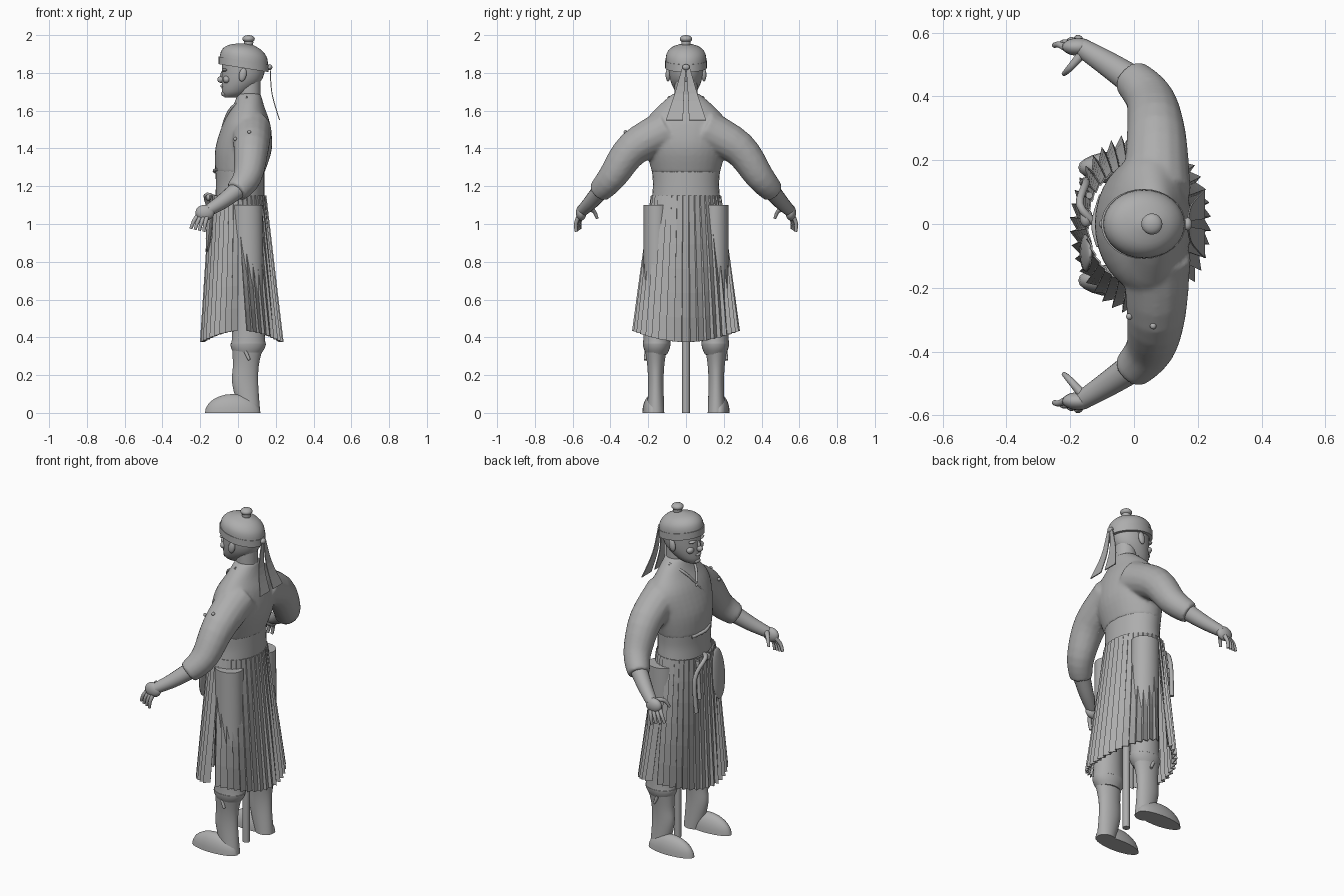
import bpy
import bmesh
import math
from mathutils import Vector, Matrix

default_cube = bpy.data.objects.get("Cube")
if default_cube:
    bpy.data.objects.remove(default_cube)

grey = bpy.data.materials.new("plain_grey")
grey.use_nodes = True
grey.diffuse_color = (.42, .42, .42, 1)
grey.node_tree.nodes["Principled BSDF"].inputs["Base Color"].default_value = grey.diffuse_color


def select_only(objects):
    bpy.ops.object.select_all(action='DESELECT')
    for ob in objects:
        ob.select_set(True)
    bpy.context.view_layer.objects.active = objects[0]


def finish(name, bm, smooth=True):
    bmesh.ops.recalc_face_normals(bm, faces=bm.faces)
    mesh = bpy.data.meshes.new(name)
    bm.to_mesh(mesh)
    bm.free()
    mesh.materials.append(grey)
    ob = bpy.data.objects.new(name, mesh)
    bpy.context.collection.objects.link(ob)
    if smooth:
        select_only([ob])
        bpy.ops.object.shade_smooth_by_angle(angle=math.radians(40))
    return ob


def spline(points, steps=4):
    """Smooth interpolation through tuples of any length."""
    result = []
    last = len(points) - 1
    for i in range(last):
        before, after = points[max(i - 1, 0)], points[min(i + 2, last)]
        for j in range(steps):
            t = j / steps
            result.append([b + t * ((c - a) / 2 + t * (a - 2.5 * b + 2 * c - d / 2
                           + t * (1.5 * (b - c) + (d - a) / 2)))
                           for a, b, c, d in zip(before, points[i], points[i + 1], after)])
    return result + [list(points[-1])]


def grid(bm, rows, closed):
    verts = [[bm.verts.new(point) for point in row] for row in rows]
    count = len(rows[0])
    for low, high in zip(verts, verts[1:]):
        for i in range(count if closed else count - 1):
            j = (i + 1) % count
            bm.faces.new((low[i], low[j], high[j], high[i]))
    return verts


def skin(name, rings):
    """Closed skin over a list of equal rings."""
    bm = bmesh.new()
    verts = grid(bm, rings, True)
    bm.faces.new(verts[0])
    bm.faces.new(verts[-1])
    return finish(name, bm)


def circle(sides):
    return [(math.cos(math.tau * i / sides), math.sin(math.tau * i / sides)) for i in range(sides)]


def loft(name, rings, shift=0, lean=0):
    """Oval rings given as (height, front x, back x, half width)."""
    result = []
    for z, front, back, half in spline(rings):
        middle, radius = (front + back) / 2, (back - front) / 2
        result.append([(middle + radius * c, shift + half * s, z - lean * (middle + radius * c))
                       for c, s in circle(32)])
    return skin(name, result)


def tube(name, points, start, end):
    """Round tube along a smooth path, tapering between two radii."""
    path = [Vector(point) for point in spline(points)]
    last = len(path) - 1
    rings = []
    for i, centre in enumerate(path):
        along = path[min(i + 1, last)] - path[max(i - 1, 0)]
        across = along.cross(Vector((1, 0, 0))).normalized()
        over = along.cross(across).normalized()
        radius = start + (end - start) * i / last
        rings.append([centre + radius * (across * c + over * s) for c, s in circle(16)])
    return skin(name, rings)


def ball(name, centre, size, tilt=0, dome=False):
    bm = bmesh.new()
    bmesh.ops.create_uvsphere(bm, u_segments=24, v_segments=12, radius=1)
    if dome:
        lower = [v for v in bm.verts if v.co.z < -.01]
        bmesh.ops.delete(bm, geom=lower, context='VERTS')
        rim = [e for e in bm.edges if e.is_boundary]
        bmesh.ops.holes_fill(bm, edges=rim, sides=0)
    turn = Matrix.Rotation(math.radians(tilt), 4, 'Y')
    bm.transform(Matrix.Translation(centre) @ turn @ Matrix.Diagonal((*size, 1)))
    return finish(name, bm)


def sheet(name, rows, thickness):
    """Open flat-shaded cloth."""
    bm = bmesh.new()
    grid(bm, rows, False)
    ob = finish(name, bm, smooth=False)
    cloth = ob.modifiers.new("thickness", 'SOLIDIFY')
    cloth.thickness = thickness
    cloth.offset = 0


# Jacket: torso and sleeves fused into one surface
jacket = [loft("jacket", [(1.27, -.12, .14, .18), (1.4, -.12, .18, .21), (1.53, -.08, .17, .22),
                          (1.62, -.03, .14, .15), (1.69, 0, .12, .07)])]
for side in (1, -1):
    jacket.append(tube("sleeve", [(.07, side * .1, 1.5), (.07, side * .28, 1.4),
                                  (.05, side * .39, 1.25), (-.01, side * .46, 1.17)], .11, .06))
select_only(jacket)
bpy.ops.object.join()
fuse = jacket[0].modifiers.new("fuse", 'REMESH')
fuse.mode = 'VOXEL'
fuse.voxel_size = .01
fuse.use_smooth_shade = True
relax = jacket[0].modifiers.new("relax", 'SMOOTH')
relax.iterations = 5

# Crossed collar
for name, side, tip in (("collar_over", 1, (-.09, -.06, 1.47)), ("collar_under", -1, (-.07, .01, 1.54))):
    tube(name, [(.05, side * .09, 1.67), (-.03, side * .05, 1.62), (-.07, 0, 1.55), tip], .008, .006)

# Belt and its small tie
loft("belt", [(1.14, -.12, .14, .18), (1.21, -.117, .14, .175), (1.28, -.12, .14, .18)])
tube("belt_tie", [(-.1, .09, 1.27), (-.125, 0, 1.28), (-.11, -.07, 1.29)], .01, .008)


def skirt_panel(name, middle, pleats, levels):
    """Half of the skirt: sawtooth pleats that deepen and flare downwards."""
    rows = []
    for level in range(levels + 1):
        t = level / levels
        reach = math.pi / 2 - .12 * t
        row = []
        for i in range(pleats):
            for part, inward in ((0, 0), (.9, .03 + .07 * t)):
                angle = middle + reach * ((i + part) / (pleats - .1) * 2 - 1)
                fold = 1.02 - inward
                hem = .375 + .06 * math.sin(angle) ** 2
                row.append((.02 * t + (.145 + .07 * t) * fold * math.cos(angle),
                            (.18 + .1 * t) * fold * math.sin(angle),
                            1.15 + (hem - 1.15) * t))
        rows.append(row)
    sheet(name, rows, .006)


# Pleated skirt, open at both sides
skirt_panel("skirt_front", math.pi, pleats=19, levels=6)
skirt_panel("skirt_back", 0, pleats=19, levels=6)

# Sash and pouch hanging from the waist
tube("sash_loop", [(-.12, 0, 1.14), (-.17, .06, 1.15), (-.15, .13, 1.05), (-.16, .13, .85)], .012, .012)
tube("sash_tail", [(-.14, .09, 1.14), (-.16, .1, .92)], .011, .011)
ball("sash_knot", (-.15, .02, 1.14), (.02, .03, .02))
ball("pouch", (-.15, -.09, 1), (.016, .06, .15), tilt=5)

# Head and face
loft("neck", [(1.6, 0, .12, .06), (1.8, 0, .12, .06)])
loft("head", [(1.67, -.07, .01, .02), (1.7, -.085, .06, .055), (1.77, -.085, .13, .085),
              (1.88, -.085, .15, .095)])
ball("nose", (-.09, 0, 1.765), (.02, .016, .018))
ball("nose_bridge", (-.08, 0, 1.79), (.014, .011, .03), tilt=18)
ball("lips", (-.083, 0, 1.73), (.01, .024, .009))
ball("chin", (-.07, 0, 1.69), (.02, .024, .016))
for side in (1, -1):
    ball("brow", (-.07, side * .036, 1.815), (.016, .03, .009))
    ball("cheek", (-.06, side * .045, 1.765), (.02, .025, .02))
    ball("ear", (.025, side * .095, 1.79), (.02, .013, .036), tilt=12)

# Cap leaning back, with band, knob and tails
loft("cap", [(1.83, -.1, .16, .107), (1.9, -.09, .155, .105), (1.94, -.05, .125, .075),
             (1.96, .02, .08, .02)], lean=.16)
loft("cap_band", [(1.83, -.103, .162, .11), (1.87, -.103, .162, .11)], lean=.16)
ball("knob_neck", (.056, 0, 1.96), (.025, .025, .03))
ball("cap_knob", (.056, 0, 1.98), (.033, .033, .02))
ball("cap_knot", (.168, 0, 1.83), (.014, .02, .016))
for side in (1, -1):
    tail = spline([(.17, 1.83, 0, .02), (.18, 1.69, .01, .06), (.22, 1.55, .016, .106)])
    sheet("cap_tail", [[(x, side * inner, z), (x, side * outer, z)] for x, z, inner, outer in tail], .005)

for side in (1, -1):
    # Forearms and hands
    tube("forearm", [(.01, side * .44, 1.19), (-.08, side * .5, 1.12), (-.16, side * .55, 1.07)], .05, .03)
    ball("palm", (-.175, side * .555, 1.06), (.05, .028, .042))
    for i in range(4):
        x, y, z = -.21 + .015 * i, .55 + .007 * i, 1.05 - .005 * i
        bend = -.04 + .008 * i
        tube("finger", [(x, side * y, z), (x + bend * .6, side * (y + .012), z - .035),
                        (x + bend, side * (y + .01), z - .075)], .012, .008)
    tube("thumb", [(-.165, side * .53, 1.08), (-.2, side * .49, 1.07), (-.22, side * .47, 1.03)], .015, .007)

    # Trousers gathered over tall boots
    loft("trouser_leg", [(.31, -.02, .12, .055), (.36, -.04, .147, .073), (.45, -.03, .14, .07),
                         (1.1, -.03, .13, .07)], shift=side * .155)
    loft("boot_shaft", [(0, .01, .118, .045), (.15, -.03, .107, .041), (.25, -.027, .11, .045),
                        (.34, -.03, .13, .058)], shift=side * .16)
    ball("boot_foot", (-.028, side * .177, 0), (.147, .054, .1), dome=True)
    tube("boot_tie", [(.04, side * .21, .325), (.06, side * .216, .28)], .01, .007)

# Support rod between the legs
tube("support_rod", [(.055, 0, 0), (.055, 0, 1.1)], .02, .02)

# Beads scattered on one sleeve
for spot in ((-.015, -.29, 1.45), (.06, -.32, 1.487), (.14, -.28, 1.455), (.06, -.235, 1.33)):
    ball("sleeve_bead", spot, (.01, .01, .01))
